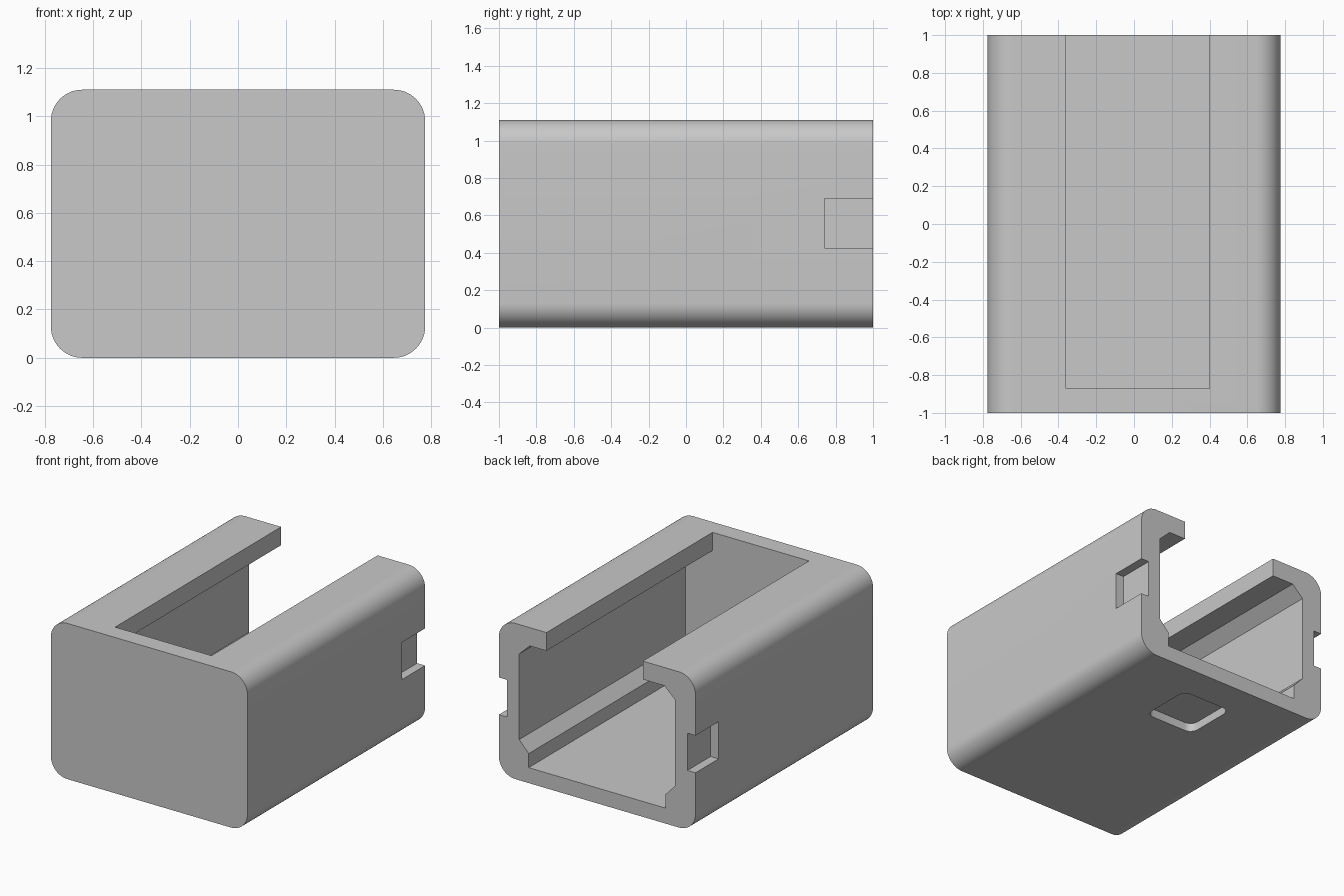
import bpy, bmesh, math

old = bpy.data.objects.get("Cube")
if old:
    bpy.data.objects.remove(old, do_unlink=True)

HALF_W, HEIGHT, WALL = 0.775, 1.11, 0.13

grey = bpy.data.materials.new("light grey")
grey.use_nodes = True
grey.diffuse_color = (0.58, 0.58, 0.58, 1)
grey.node_tree.nodes["Principled BSDF"].inputs["Base Color"].default_value = (0.58, 0.58, 0.58, 1)


def rounded_rect(a0, a1, b0, b1, r, steps):
    """Outline of a rectangle with rounded corners."""
    pts = []
    corners = [(a1 - r, b1 - r), (a0 + r, b1 - r), (a0 + r, b0 + r), (a1 - r, b0 + r)]
    for k, (a, b) in enumerate(corners):
        for i in range(steps + 1):
            t = math.pi / 2 * (k + i / steps)
            pts.append((a + r * math.cos(t), b + r * math.sin(t)))
    return pts


def prism(name, outline, axis, start, end):
    """Extrude a flat outline along the x, y or z axis."""
    place = {"x": lambda a, b: (start, a, b),
             "y": lambda a, b: (a, start, b),
             "z": lambda a, b: (a, b, start)}[axis]
    shift = tuple((end - start) * (c == axis) for c in "xyz")
    bm = bmesh.new()
    face = bm.faces.new([bm.verts.new(place(a, b)) for a, b in outline])
    geo = bmesh.ops.extrude_face_region(bm, geom=[face])["geom"]
    bmesh.ops.translate(bm, vec=shift, verts=[g for g in geo if isinstance(g, bmesh.types.BMVert)])
    bmesh.ops.recalc_face_normals(bm, faces=bm.faces)
    mesh = bpy.data.meshes.new(name)
    bm.to_mesh(mesh)
    bm.free()
    mesh.materials.append(grey)
    obj = bpy.data.objects.new(name, mesh)
    bpy.context.collection.objects.link(obj)
    return obj


# Outer shell with rounded long edges
housing = prism("housing", rounded_rect(-HALF_W, HALF_W, 0, HEIGHT, 0.13, 14), "y", -1, 1)

# Chamfered cavity and top slot, open at the back
half = [(0.54, 0.11), (0.54, 0.21), (0.615, 0.29), (0.615, 0.90), (0.53, 0.98)]
slot = [(0.40, 0.98), (0.40, 1.3), (-0.36, 1.3), (-0.36, 0.98)]
outline = half + slot + [(-x, z) for x, z in reversed(half)]
cutters = [prism("cavity_cutter", outline, "y", WALL - 1, 1.2)]

# Latch notches in both sides at the back
for side, name in ((1, "left"), (-1, "right")):
    notch = [(0.74, 0.425), (1.2, 0.425), (1.2, 0.69), (0.74, 0.69)]
    cutters.append(prism(name + "_notch_cutter", notch, "x", side * 0.712, side * 0.9))

# Shallow rounded pocket underneath
pocket = rounded_rect(-0.195, 0.195, 0.36, 0.75, 0.06, 6)
cutters.append(prism("pocket_cutter", pocket, "z", -0.2, 0.06))

# Cut the housing, then drop the cutters
bpy.ops.object.select_all(action="DESELECT")
bpy.context.view_layer.objects.active = housing
housing.select_set(True)
for cutter in cutters:
    cutter.hide_render = True
    mod = housing.modifiers.new(cutter.name, "BOOLEAN")
    mod.operation = "DIFFERENCE"
    mod.solver = "EXACT"
    mod.object = cutter
    bpy.ops.object.modifier_apply(modifier=mod.name)
for cutter in cutters:
    bpy.data.objects.remove(cutter, do_unlink=True)

bpy.ops.object.shade_smooth_by_angle(angle=math.radians(30))
